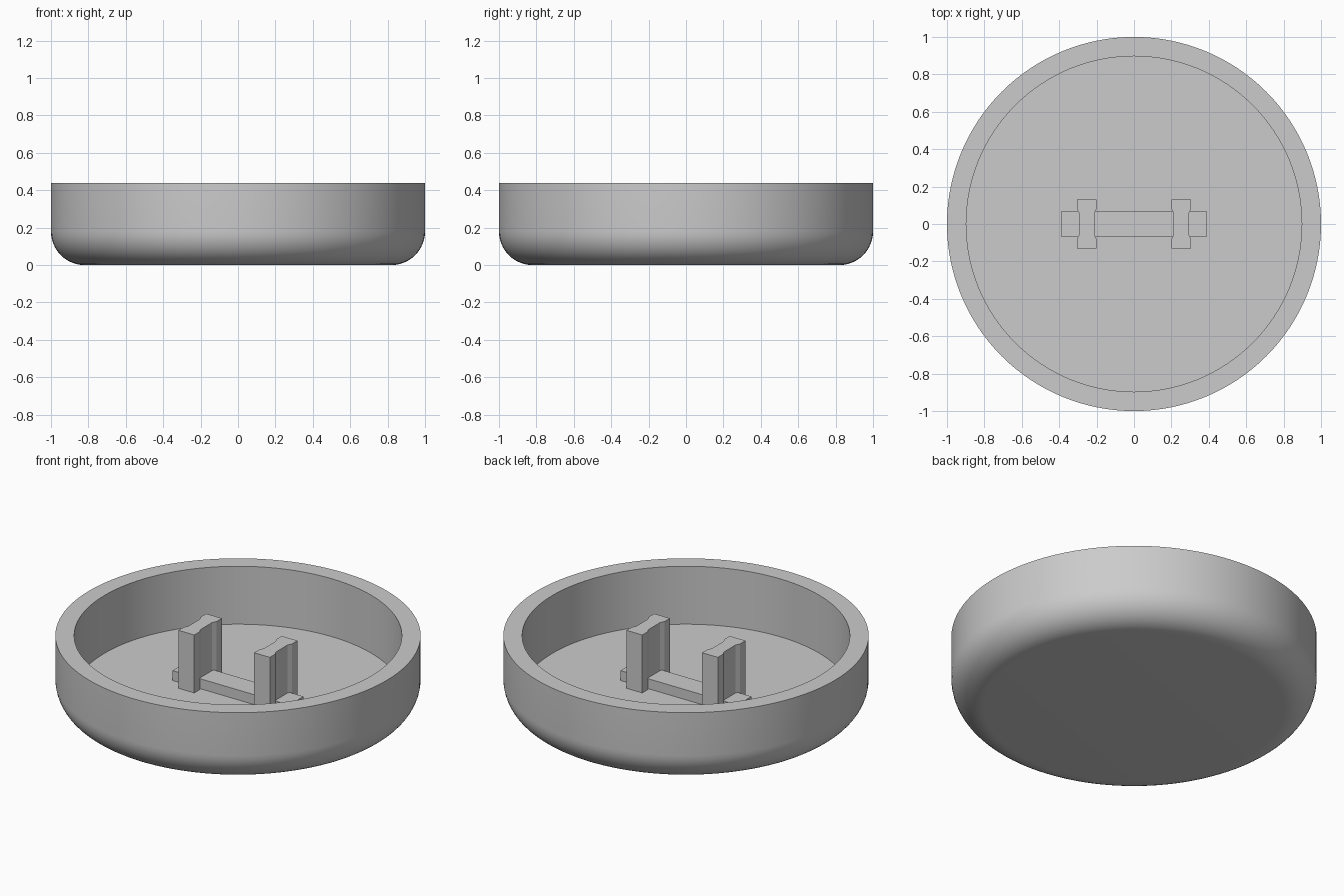
import bpy
import bmesh
import math

cube = bpy.data.objects.get("Cube")
if cube:
    bpy.data.objects.remove(cube, do_unlink=True)

grey = bpy.data.materials.new("plain_grey")
grey.use_nodes = True
grey.diffuse_color = (0.6, 0.6, 0.6, 1)
grey.node_tree.nodes["Principled BSDF"].inputs["Base Color"].default_value = (0.6, 0.6, 0.6, 1)

RIM_Z = 0.44
FLOOR_Z = 0.09
INNER_R = 0.897
FILLET = 0.18


def add_object(name, bm):
    bmesh.ops.recalc_face_normals(bm, faces=bm.faces)
    mesh = bpy.data.meshes.new(name)
    bm.to_mesh(mesh)
    bm.free()
    mesh.materials.append(grey)
    obj = bpy.data.objects.new(name, mesh)
    bpy.context.collection.objects.link(obj)
    return obj


def lathe(name, profile, steps=128):
    bm = bmesh.new()
    verts = [bm.verts.new((r, 0, z)) for r, z in profile]
    edges = [bm.edges.new(pair) for pair in zip(verts, verts[1:])]
    bmesh.ops.spin(bm, geom=verts + edges, cent=(0, 0, 0), axis=(0, 0, 1),
                   angle=math.tau, steps=steps)
    bmesh.ops.remove_doubles(bm, verts=bm.verts, dist=0.0001)
    return add_object(name, bm)


def prism(name, outline, z0, z1):
    bm = bmesh.new()
    face = bm.faces.new([bm.verts.new((x, y, z0)) for x, y in outline])
    top = bmesh.ops.extrude_face_region(bm, geom=[face])
    moved = [v for v in top["geom"] if isinstance(v, bmesh.types.BMVert)]
    bmesh.ops.translate(bm, verts=moved, vec=(0, 0, z1 - z0))
    # extrusion drops the starting face, so close any open end
    bmesh.ops.holes_fill(bm, edges=[e for e in bm.edges if e.is_boundary], sides=0)
    return add_object(name, bm)


# Round cup with a filleted bottom edge, flat rim and straight inner wall
profile = [(0, 0)]
for i in range(13):
    a = math.pi / 2 * i / 12
    profile.append((1 - FILLET + FILLET * math.sin(a), FILLET - FILLET * math.cos(a)))
profile += [(1, RIM_Z), (INNER_R, RIM_Z), (INNER_R, FLOOR_Z), (0, FLOOR_Z)]
cup = lathe("cup", profile)
bpy.context.view_layer.objects.active = cup
cup.select_set(True)
bpy.ops.object.shade_smooth_by_angle(angle=math.radians(30))
cup.select_set(False)

# Low bar lying across the floor
prism("floor_bar", [(-0.39, -0.068), (0.39, -0.068), (0.39, 0.068), (-0.39, 0.068)],
      FLOOR_Z - 0.01, 0.15)

# Two upright posts with a shallow groove down each broad side
groove = [(0.0525, -0.132), (0.0525, -0.08), (0.04, -0.055),
          (0.04, 0.055), (0.0525, 0.08), (0.0525, 0.132)]
section = groove + [(-x, -y) for x, y in groove]
for name, centre in (("left_post", 0.2525), ("right_post", -0.2525)):
    prism(name, [(x + centre, y) for x, y in section], FLOOR_Z - 0.01, RIM_Z)
